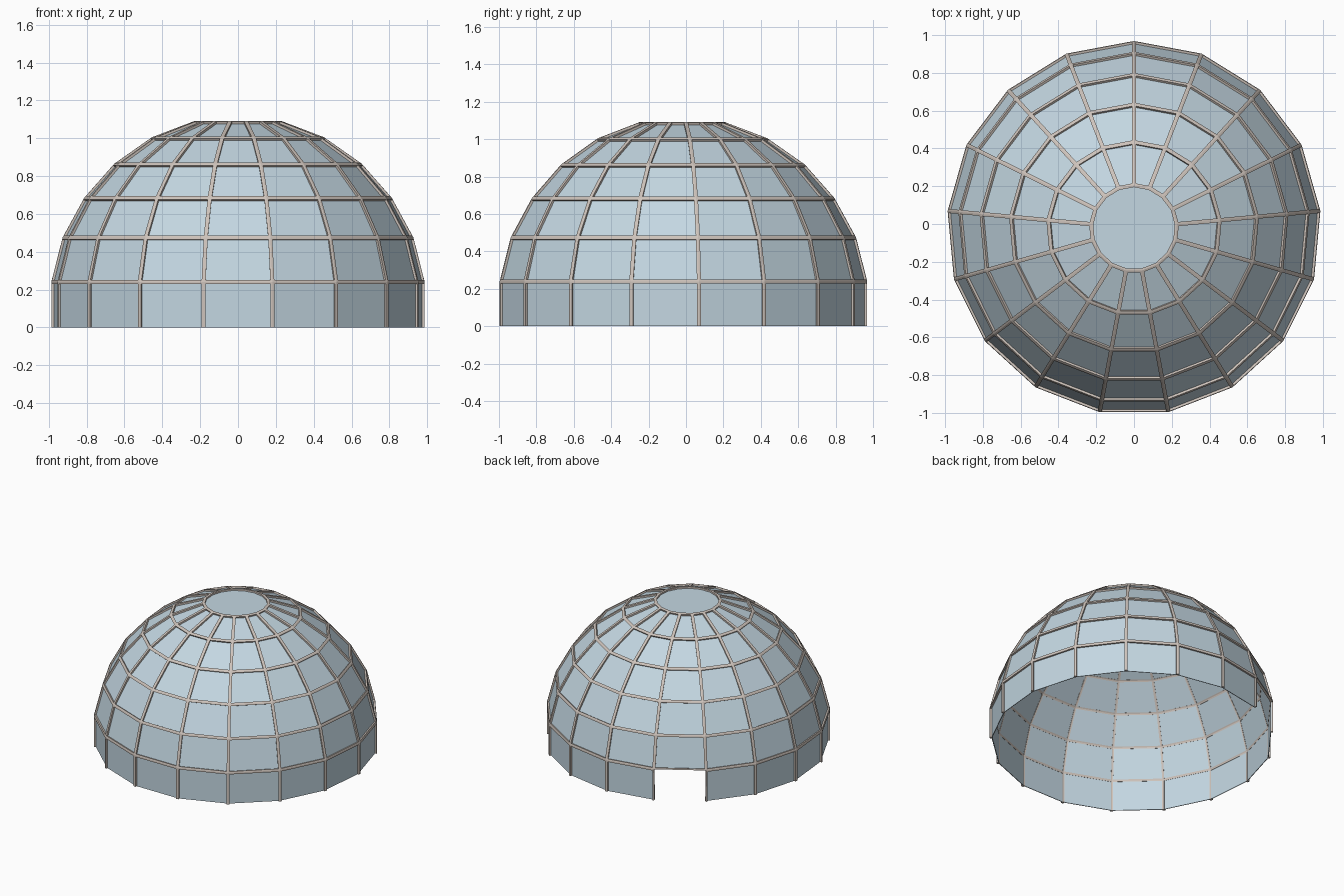
import bpy, bmesh, math

if "Cube" in bpy.data.objects:
    bpy.data.objects.remove(bpy.data.objects["Cube"])

SIDES = 17
CY = -0.022
BAR = 0.011                      # half width of a frame bar
DOOR = 1                         # bottom panel left open
# (radius, height) of each ring; the lowest is trimmed at z = 0
RINGS = [(0.991, -BAR), (0.991, 0.24), (0.931, 0.475), (0.816, 0.685),
         (0.657, 0.865), (0.457, 1.005), (0.228, 1.092)]


def dome():
    """Faceted dome surface with a flat cap and a door gap at the back left."""
    bm = bmesh.new()
    rows = []
    for r, z in RINGS:
        row = []
        for i in range(SIDES):
            a = math.pi / 2 + 2 * math.pi * i / SIDES
            row.append(bm.verts.new((r * math.cos(a), CY + r * math.sin(a), z)))
        rows.append(row)
    for k in range(len(rows) - 1):
        for i in range(SIDES):
            if k == 0 and i == DOOR:
                continue
            j = (i + 1) % SIDES
            bm.faces.new((rows[k][i], rows[k][j], rows[k + 1][j], rows[k + 1][i]))
    bm.faces.new(rows[-1])
    bm.normal_update()
    return bm


def finish(bm, name, color, thickness):
    """Trim at the ground, then give the surface thickness inwards."""
    bmesh.ops.bisect_plane(bm, geom=bm.verts[:] + bm.edges[:] + bm.faces[:], dist=1e-5,
                           plane_co=(0, 0, 0), plane_no=(0, 0, 1), clear_inner=True)
    mesh = bpy.data.meshes.new(name)
    bm.to_mesh(mesh)
    bm.free()
    obj = bpy.data.objects.new(name, mesh)
    bpy.context.collection.objects.link(obj)
    mat = bpy.data.materials.new(name + "_material")
    mat.diffuse_color = color
    mat.use_nodes = True
    mat.node_tree.nodes["Principled BSDF"].inputs["Base Color"].default_value = mat.diffuse_color
    mesh.materials.append(mat)
    mod = obj.modifiers.new("thickness", 'SOLIDIFY')
    mod.thickness = thickness
    mod.offset = -1
    return obj


# Raised frame bars: inset every facet and remove the middle
bm = dome()
middles = bm.faces[:]
bmesh.ops.inset_individual(bm, faces=middles, thickness=BAR, use_even_offset=True)
bmesh.ops.delete(bm, geom=middles, context='FACES')
finish(bm, "dome_frame", (0.62, 0.55, 0.50, 1), 0.019)

# Recessed glass panels, set back behind the bars
bm = dome()
shifts = [(v, v.normal.copy()) for v in bm.verts]
for v, n in shifts:
    v.co -= n * 0.013
finish(bm, "glass_panels", (0.55, 0.68, 0.76, 1), 0.005)
